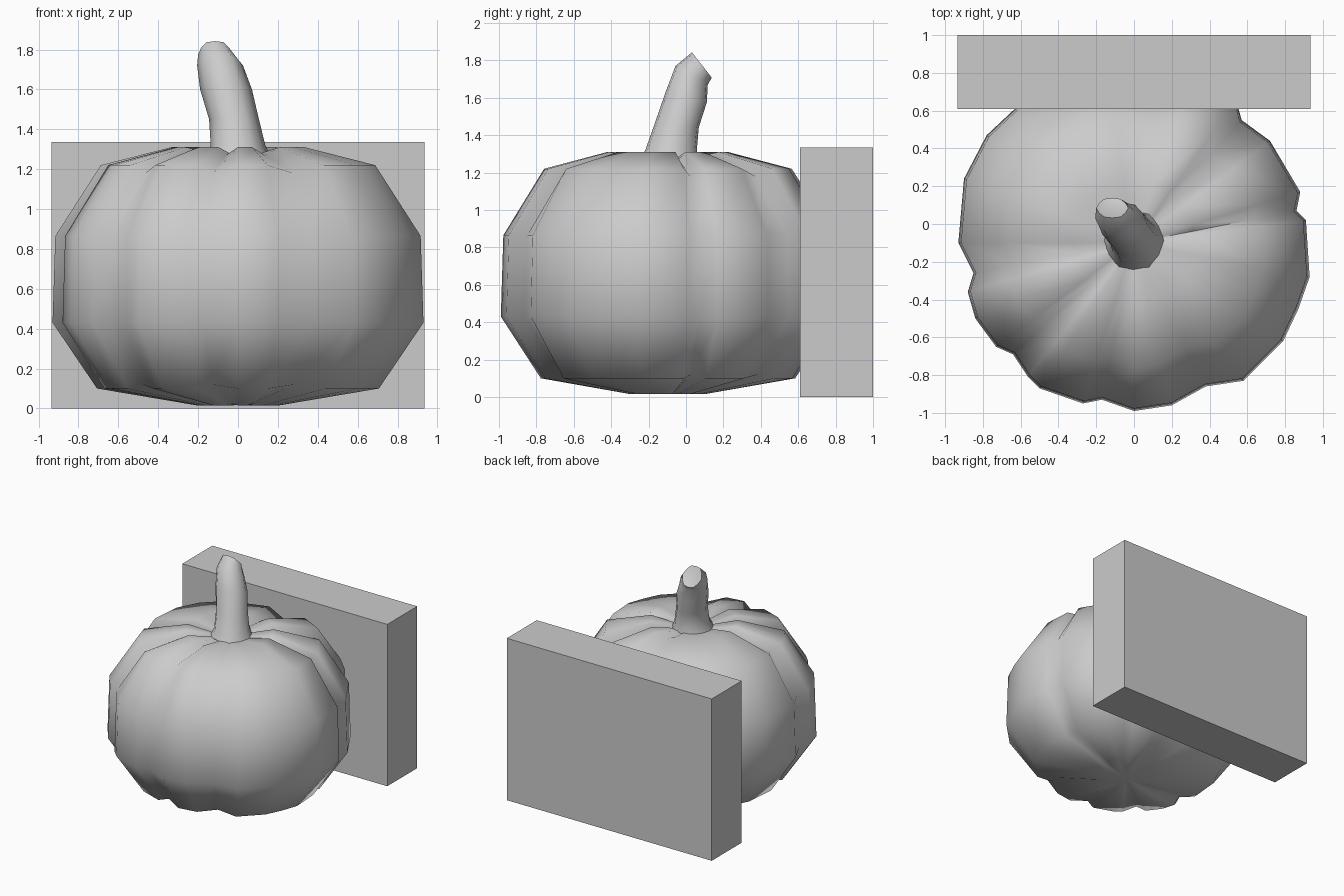
import bpy
import bmesh
import math
from mathutils import Matrix, Vector

cube = bpy.data.objects.get("Cube")
if cube:
    bpy.data.objects.remove(cube, do_unlink=True)

# One plain grey for every part
grey = bpy.data.materials.new("plain grey")
grey.use_nodes = True
colour = (0.6, 0.6, 0.6, 1)
grey.diffuse_color = colour
grey.node_tree.nodes["Principled BSDF"].inputs["Base Color"].default_value = colour


def finish(name, bm, smooth_angle=None):
    """Turn a bmesh into a named object, smoothed below the given angle."""
    bmesh.ops.recalc_face_normals(bm, faces=bm.faces[:])
    mesh = bpy.data.meshes.new(name)
    bm.to_mesh(mesh)
    bm.free()
    mesh.materials.append(grey)
    obj = bpy.data.objects.new(name, mesh)
    bpy.context.collection.objects.link(obj)
    if smooth_angle:
        bpy.ops.object.select_all(action="DESELECT")
        obj.select_set(True)
        bpy.context.view_layer.objects.active = obj
        bpy.ops.object.shade_smooth_by_angle(angle=math.radians(smooth_angle))
    return obj


def loft(bm, rings):
    """Bridge rings of points and close both ends with a fan."""
    loops = [[bm.verts.new(p) for p in ring] for ring in rings]
    count = len(loops[0])
    for low, high in zip(loops, loops[1:]):
        for i in range(count):
            j = (i + 1) % count
            bm.faces.new((low[i], low[j], high[j], high[i]))
    for loop in (loops[0], loops[-1]):
        centre = sum((v.co for v in loop), Vector()) / count
        hub = bm.verts.new(centre)
        for i in range(count):
            bm.faces.new((loop[i], loop[(i + 1) % count], hub))


# Lobed outline of the pumpkin, counter-clockwise from its left side
outline = [Vector(p) for p in (
    (.93, -.28), (.91, .02), (.86, .07), (.88, .17), (.72, .44),
    (.57, .55), (.54, .66), (.3, .78), (.1, .74), (-.15, .8),
    (-.4, .72), (-.62, .62), (-.78, .47), (-.9, .24), (-.93, -.1),
    (-.85, -.26), (-.88, -.36), (-.84, -.5), (-.73, -.65), (-.64, -.69),
    (-.56, -.81), (-.5, -.87), (-.27, -.95), (-.17, -.93), (0, -.99),
    (.2, -.96), (.38, -.86), (.58, -.83), (.79, -.62), (.87, -.45))]
middle = Vector((0, -.1))


def is_crease(i):
    before, here, after = (outline[(i + k) % len(outline)] for k in (-1, 0, 1))
    a, b = here - before, after - here
    return a.x * b.y - a.y * b.x < 0


# Body rings: scale, height, and how far the creases sink
profile = [(.22, .015, .01), (.76, .1, .02), (1, .43, 0), (.985, .865, 0),
           (.74, 1.22, -.04), (.36, 1.31, -.04), (.14, 1.27, 0)]
rings = []
for scale, z, sink in profile:
    ring = []
    for i, point in enumerate(outline):
        crease = is_crease(i)
        spread = scale * (.98 if crease and sink else 1)
        p = middle + (point - middle) * spread
        ring.append((p.x, p.y, z + (sink if crease else 0)))
    rings.append(ring)
body = bmesh.new()
loft(body, rings)
finish("pumpkin_body", body, 75)

# Ribbed stem that bends backwards: centre, radii and tilt of each ring
sections = [((.0, -.09, 1.25), .17, .17, 0),
            ((.0, -.08, 1.32), .137, .145, 0),
            ((-.02, -.05, 1.45), .125, .125, 4),
            ((-.06, .0, 1.6), .13, .12, 12),
            ((-.09, .03, 1.72), .115, .105, 30),
            ((-.115, .085, 1.775), .085, .09, 52),
            ((-.115, .085, 1.76), .05, .055, 52)]
sides = 12
rings = []
for centre, rx, ry, tilt in sections:
    turn = Matrix.Rotation(math.radians(-tilt), 3, "X")
    ring = []
    for i in range(sides):
        a = math.tau * i / sides
        rib = 1 if i % 2 == 0 else .95
        local = Vector((rx * rib * math.cos(a), ry * rib * math.sin(a), 0))
        ring.append(Vector(centre) + turn @ local)
    rings.append(ring)
stem = bmesh.new()
loft(stem, rings)
finish("stem", stem, 60)

# Block standing behind the pumpkin
block = bmesh.new()
bmesh.ops.create_cube(block, size=1)
bmesh.ops.scale(block, vec=(1.87, .39, 1.335), verts=block.verts)
bmesh.ops.translate(block, vec=(0, .805, .6675), verts=block.verts)
finish("back_block", block)
